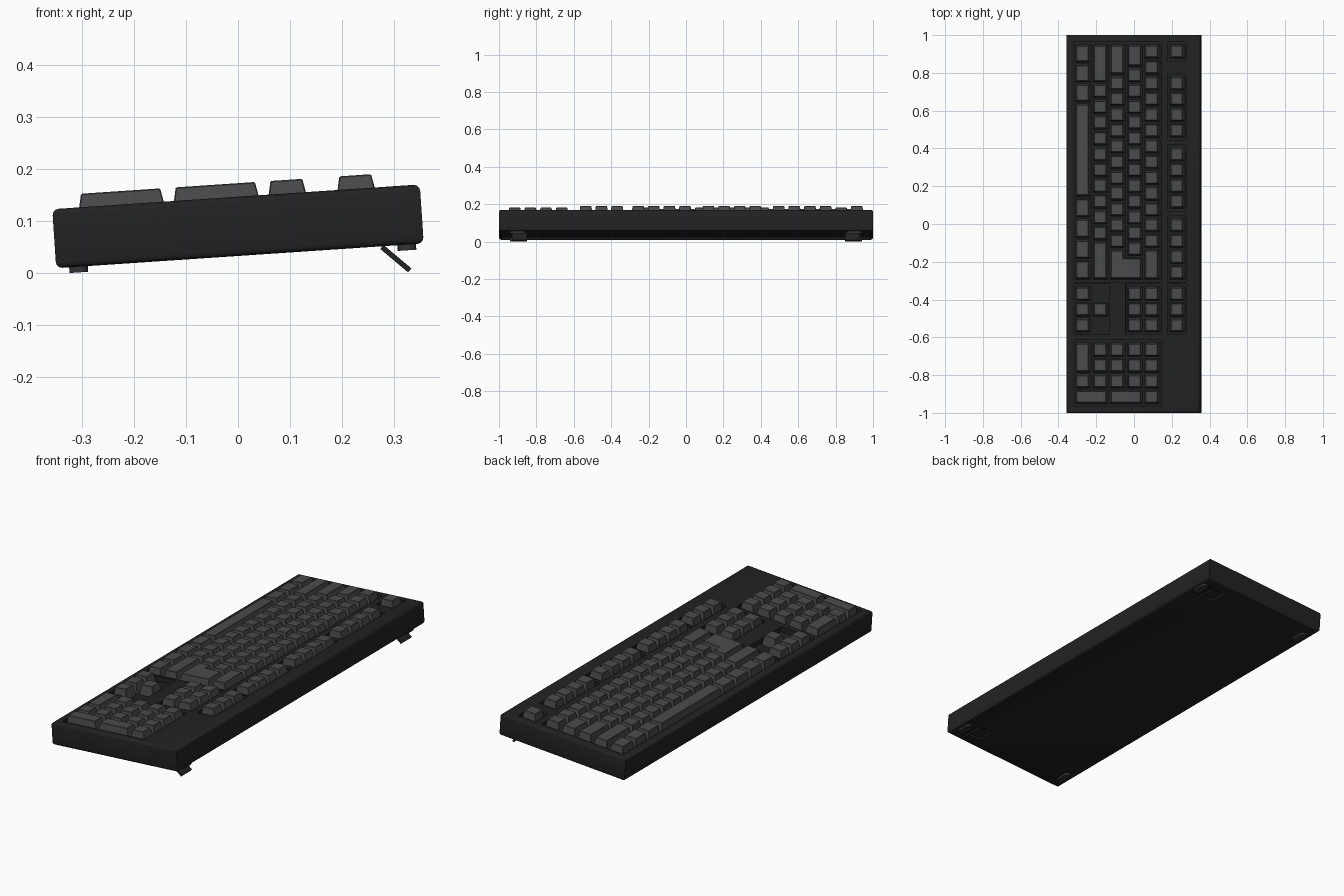
import bpy, bmesh, math
from mathutils import Matrix, Vector

old = bpy.data.objects.get("Cube")
if old:
    bpy.data.objects.remove(old, do_unlink=True)

U, PITCH = 0.0835, 0.0915            # key spacing along y and x
LEFT = 0.955                         # y of the first key edge
ROWS = [-0.267 + PITCH * i for i in range(5)] + [0.232]
HX, HZ = 0.355, 0.057                # half depth and half height of the case
FLOOR, KEY_TOP = 0.031, 0.083
NAV, PAD = 15.35, 18.9               # column offsets of the side blocks
TILT = Matrix.Translation((0, 0, 0.09)) @ Matrix.Rotation(math.radians(-3.85), 4, 'Y')


def material(name, value):
    m = bpy.data.materials.new(name)
    m.use_nodes = True
    m.diffuse_color = (value, value, value, 1)
    m.node_tree.nodes["Principled BSDF"].inputs["Base Color"].default_value = m.diffuse_color
    return m


CASE = material("charcoal_case", 0.016)
KEYS = material("grey_keycaps", 0.07)
RUBBER = material("dark_grey_rubber", 0.035)


def finish(name, bm, mat, matrix=TILT):
    bmesh.ops.recalc_face_normals(bm, faces=bm.faces)
    me = bpy.data.meshes.new(name)
    bm.to_mesh(me)
    bm.free()
    me.materials.append(mat)
    ob = bpy.data.objects.new(name, me)
    ob.matrix_world = matrix
    bpy.context.collection.objects.link(ob)
    return ob


def activate(ob):
    bpy.ops.object.select_all(action='DESELECT')
    ob.select_set(True)
    bpy.context.view_layer.objects.active = ob


def box(bm, lo, hi):
    lo, hi = Vector(lo), Vector(hi)
    mat = Matrix.Translation((lo + hi) / 2) @ Matrix.Diagonal((*(hi - lo), 1))
    return bmesh.ops.create_cube(bm, size=1, matrix=mat)["verts"]


def col(offset):
    return LEFT - U * offset


def edge(row, side):
    return ROWS[row] + side * PITCH / 2


def keycap(bm, outline):
    """Tapered cap on a rectilinear, counter-clockwise outline."""
    rings = []
    for z, mx, my in ((FLOOR - 0.001, 0.0045, 0.0045), (KEY_TOP, 0.015, 0.012)):
        ring = []
        for i, p in enumerate(outline):
            a = (Vector(p) - Vector(outline[i - 1])).normalized()
            b = (Vector(outline[(i + 1) % len(outline)]) - Vector(p)).normalized()
            ring.append(bm.verts.new((p[0] - (a.y + b.y) * mx, p[1] + (a.x + b.x) * my, z)))
        rings.append(ring)
    bm.faces.new(rings[0][::-1])
    bm.faces.new(rings[1])
    n = len(outline)
    for i in range(n):
        j = (i + 1) % n
        bm.faces.new((rings[0][i], rings[0][j], rings[1][j], rings[1][i]))


def key(bm, row, start, width=1, rows=1):
    x0, x1 = edge(row, -1), edge(row + rows - 1, 1) if rows > 1 else edge(row, 1)
    y0, y1 = col(start + width), col(start)
    keycap(bm, [(x0, y0), (x1, y0), (x1, y1), (x0, y1)])


def run(bm, row, start, widths):
    for w in widths:
        key(bm, row, start, w)
        start += w


def finish_keys(name, bm):
    ob = finish(name, bm, KEYS)
    mod = ob.modifiers.new("soft_edges", 'BEVEL')
    mod.width, mod.segments = 0.002, 1


# Case shell with rounded long and end edges
bm = bmesh.new()
box(bm, (-HX, -1, -HZ), (HX, 1, HZ))
rounded = [e for e in bm.edges if abs(e.verts[0].co.z - e.verts[1].co.z) < 0.01]
bmesh.ops.bevel(bm, geom=rounded, offset=0.012, segments=3, profile=0.5, affect='EDGES')
case = finish("case", bm, CASE)

# Key wells and folding-leg pockets cut from the case
wells = [(0, 4, 0, 15), (0, 1, NAV, 3), (3, 4, NAV, 3), (0, 4, PAD, 4),
         (5, 5, 0, 1), (5, 5, 2, 4), (5, 5, 6.5, 4), (5, 5, 11, 4), (5, 5, NAV, 3)]
bm = bmesh.new()
for first, last, start, width in wells:
    box(bm, (edge(first, -1) - 0.003, col(start + width) - 0.009, FLOOR),
        (edge(last, 1) + 0.003, col(start) + 0.009, HZ + 0.1))
for s in (-1, 1):
    box(bm, (0.2, s * 0.89 - 0.047, -HZ - 0.1), (0.288, s * 0.89 + 0.047, -HZ + 0.011))
cutter = finish("well_cutter", bm, CASE)
cutter.hide_render = True
cut = case.modifiers.new("wells", 'BOOLEAN')
cut.operation, cut.solver, cut.object = 'DIFFERENCE', 'EXACT', cutter
activate(case)
bpy.ops.object.modifier_apply(modifier=cut.name)
bpy.data.objects.remove(cutter, do_unlink=True)
activate(case)
bpy.ops.object.shade_smooth_by_angle(angle=math.radians(35))

# Main typing block
bm = bmesh.new()
run(bm, 4, 0, [1] * 13 + [2])
run(bm, 3, 0, [1.5] + [1] * 12)
run(bm, 2, 0, [2] + [1] * 11)
run(bm, 1, 0, [2.5] + [1] * 10 + [2.5])
run(bm, 0, 0, [1.25] * 3 + [6] + [1.3125] * 4)
x0, x1, x2 = edge(2, -1), edge(2, 1), edge(3, 1)
y0, y1, y2 = col(15), col(13.5), col(13)
keycap(bm, [(x0, y0), (x2, y0), (x2, y1), (x1, y1), (x1, y2), (x0, y2)])
finish_keys("main_keys", bm)

# Function row
bm = bmesh.new()
for start, count in ((0, 1), (2, 4), (6.5, 4), (11, 4), (NAV, 3)):
    run(bm, 5, start, [1] * count)
finish_keys("function_keys", bm)

# Arrow and navigation keys
bm = bmesh.new()
for row in (0, 3, 4):
    run(bm, row, NAV, [1] * 3)
key(bm, 1, NAV + 1)
finish_keys("navigation_keys", bm)

# Number pad with double-height keys on its outer column
bm = bmesh.new()
run(bm, 4, PAD, [1] * 4)
for row in (1, 2, 3):
    run(bm, row, PAD, [1] * 3)
run(bm, 0, PAD, [2, 1])
for row in (0, 2):
    key(bm, row, PAD + 3, 1, 2)
finish_keys("number_pad_keys", bm)

# Rubber pads and folding legs
for side, s in (("left", 1), ("right", -1)):
    for end, x in (("front", -0.312), ("rear", 0.322)):
        bm = bmesh.new()
        box(bm, (x - 0.018, s * 0.9 - 0.042, -HZ - 0.011), (x + 0.018, s * 0.9 + 0.042, -HZ + 0.002))
        upright = [e for e in bm.edges if abs(e.verts[0].co.z - e.verts[1].co.z) > 0.005]
        bmesh.ops.bevel(bm, geom=upright, offset=0.016, segments=4, profile=0.5, affect='EDGES')
        finish(f"{end}_pad_{side}", bm, RUBBER)
    bm = bmesh.new()
    box(bm, (-0.036, -0.04, -0.005), (0.034, 0.04, 0.005))
    turn = Matrix.Translation((0.305, s * 0.89, 0.027)) @ Matrix.Rotation(math.radians(40), 4, 'Y')
    finish(f"folding_leg_{side}", bm, CASE, turn)
